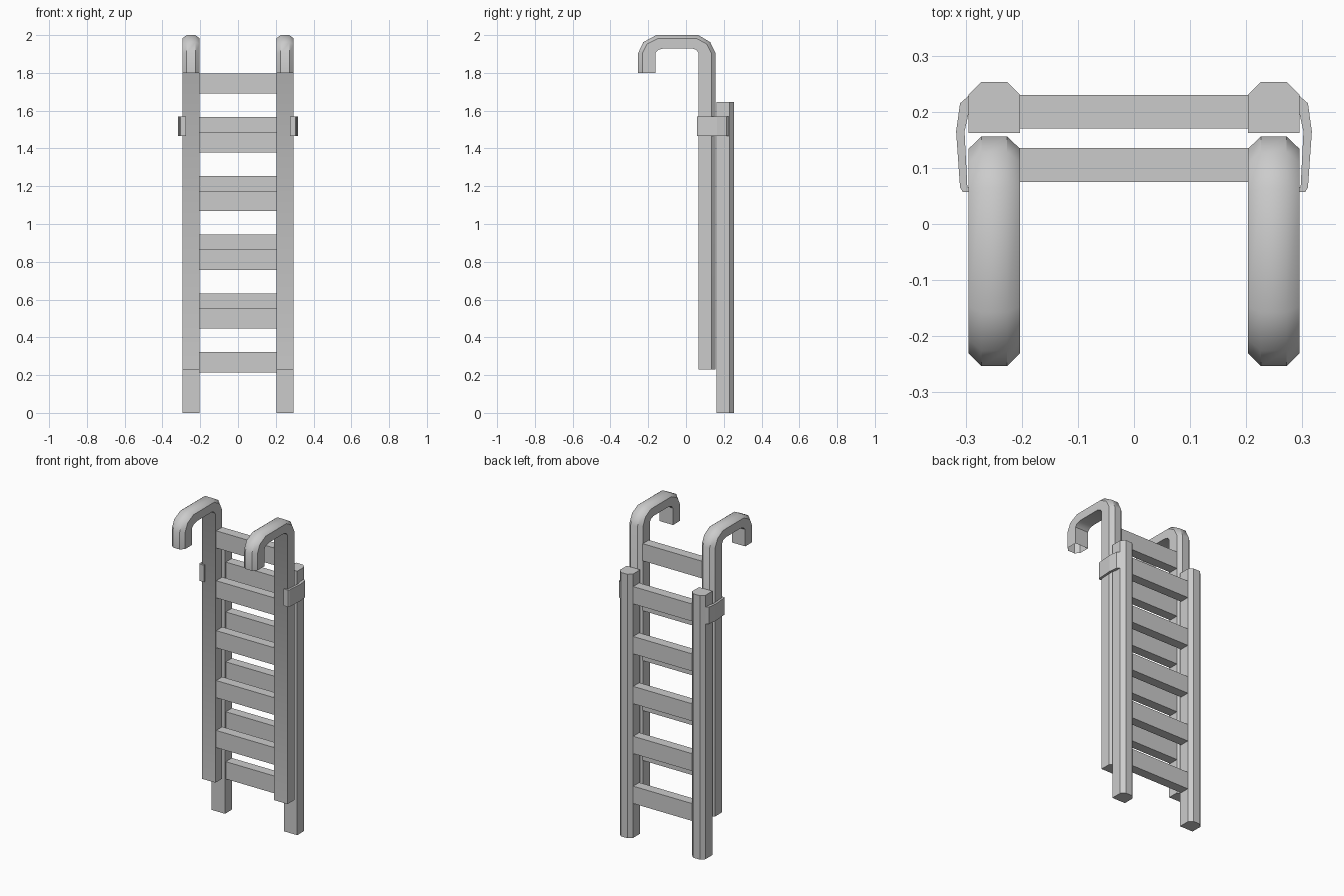
import bpy, bmesh, math

if "Cube" in bpy.data.objects:
    bpy.data.objects.remove(bpy.data.objects["Cube"])


def finish(bm, name, smooth=False):
    bmesh.ops.recalc_face_normals(bm, faces=bm.faces)
    me = bpy.data.meshes.new(name)
    bm.to_mesh(me)
    bm.free()
    ob = bpy.data.objects.new(name, me)
    bpy.context.collection.objects.link(ob)
    if smooth:
        bpy.ops.object.select_all(action='DESELECT')
        ob.select_set(True)
        bpy.context.view_layer.objects.active = ob
        bpy.ops.object.shade_smooth_by_angle(angle=math.radians(40))
    return ob


def loft(name, rings, cap_end=True, smooth=False):
    bm = bmesh.new()
    loops = [[bm.verts.new(p) for p in r] for r in rings]
    n = len(loops[0])
    for a, b in zip(loops, loops[1:]):
        for i in range(n):
            j = (i + 1) % n
            bm.faces.new((a[i], a[j], b[j], b[i]))
    bm.faces.new(loops[0])
    if cap_end:
        bm.faces.new(loops[-1])
    return finish(bm, name, smooth)


# Rail cross-section: x offset, and position from inner (0) to outer (1) side
SECTION = [(-.046, 0), (.046, 0), (.046, .75), (.023, 1), (-.023, 1), (-.046, .75)]


def rail(name, x, stations, cap_end):
    rings = [[(x + dx, i[0] + (o[0] - i[0]) * t, i[1] + (o[1] - i[1]) * t)
              for dx, t in SECTION] for o, i in stations]
    loft(name, rings, cap_end, True)


def box(name, x0, x1, y0, y1, z0, z1):
    loft(name, [[(x0, y0, z), (x1, y0, z), (x1, y1, z), (x0, y1, z)] for z in (z0, z1)])


# Outer and inner path points (y, z) of the hooked front rail
hook = [((.156, .23), (.067, .23)),
        ((.156, 1.905), (.067, 1.905)),
        ((.128, 1.963), (.054, 1.922)),
        ((.065, 2.0), (.03, 1.93)),
        ((-.157, 2.0), (-.115, 1.93)),
        ((-.226, 1.963), (-.147, 1.922)),
        ((-.253, 1.905), (-.162, 1.905)),
        ((-.253, 1.8), (-.162, 1.8))]
back = [((.253, 0), (.162, 0)), ((.253, 1.645), (.162, 1.645))]

# Strip that wraps around both rails (x, y)
clip = [(.293, .23), (.31, .215), (.317, .165), (.31, .065), (.305, .057), (.275, .057),
        (.275, .066), (.297, .066), (.302, .165), (.293, .205)]

for s, side in ((-1, "left"), (1, "right")):
    rail("front_hooked_rail_" + side, s * .249, hook, False)
    rail("back_rail_" + side, s * .249, back, True)
    loft("clip_" + side, [[(s * x, y, z) for x, y in clip] for z in (1.465, 1.57)])

# Rungs of the two ladder sections
for k in range(5):
    d = k * .311
    box(f"front_rung_{k}", -.204, .204, .075, .135, 1.69 - d, 1.797 - d)
    box(f"back_rung_{k}", -.204, .204, .17, .23, 1.458 - d, 1.566 - d)
